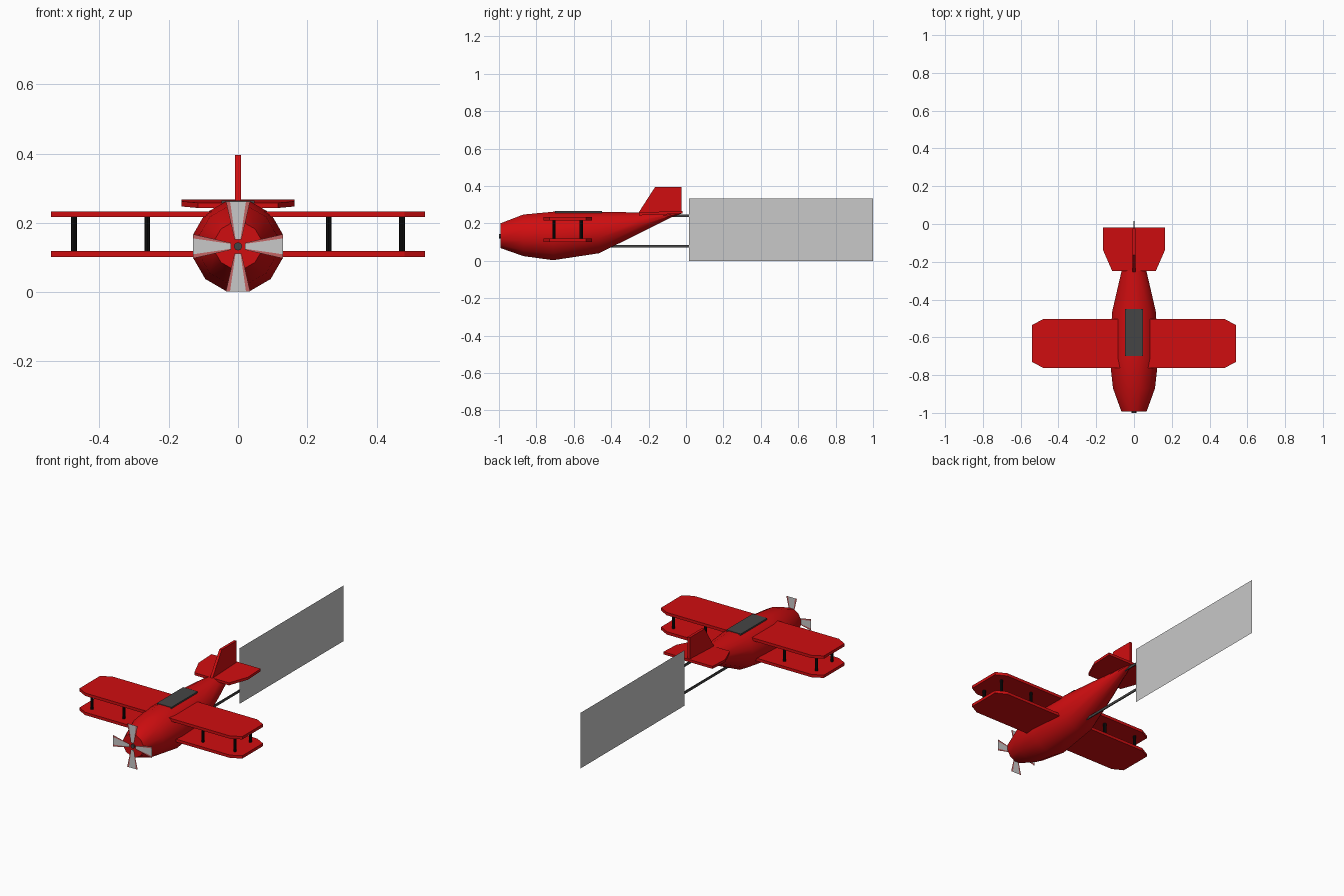
import bpy, bmesh, math
from mathutils import Matrix

if "Cube" in bpy.data.objects:
    bpy.data.objects.remove(bpy.data.objects["Cube"])


def mat(name, rgb):
    m = bpy.data.materials.new(name)
    m.diffuse_color = (*rgb, 1)
    m.use_nodes = True
    m.node_tree.nodes["Principled BSDF"].inputs["Base Color"].default_value = m.diffuse_color
    return m


RED = mat("red paint", (0.63, 0.004, 0.005))
GREY = mat("light grey", (0.58, 0.58, 0.58))
PINK = mat("pale red", (0.55, 0.13, 0.13))
DARK = mat("dark grey", (0.06, 0.06, 0.06))
BLACK = mat("black", (0.004, 0.004, 0.004))


def finish(name, bm, *mats, solid=True):
    if solid:
        bmesh.ops.recalc_face_normals(bm, faces=bm.faces[:])
    me = bpy.data.meshes.new(name)
    bm.to_mesh(me)
    bm.free()
    for m in mats:
        me.materials.append(m)
    ob = bpy.data.objects.new(name, me)
    bpy.context.collection.objects.link(ob)
    return ob


def prism(name, points, offset, material):
    """Extrude a flat outline along an offset; no offset leaves a single sheet."""
    bm = bmesh.new()
    face = bm.faces.new([bm.verts.new(p) for p in points])
    if offset:
        ext = bmesh.ops.extrude_face_region(bm, geom=[face], use_keep_orig=True)
        verts = [g for g in ext["geom"] if isinstance(g, bmesh.types.BMVert)]
        bmesh.ops.translate(bm, verts=verts, vec=offset)
    return finish(name, bm, material, solid=bool(offset))


def mirrored(half):
    return half + [(-x, y) for x, y in reversed(half)]


# Fuselage: twelve-sided rings (y, bottom, top, half width)
SIDES = 12
stations = [(-0.992, 0.068, 0.200, 0.067), (-0.87, 0.025, 0.247, 0.111),
            (-0.71, 0.003, 0.262, 0.129), (-0.466, 0.040, 0.262, 0.116),
            (-0.25, 0.146, 0.258, 0.066), (-0.08, 0.232, 0.258, 0.022),
            (-0.025, 0.252, 0.260, 0.006)]
bm = bmesh.new()
rings = []
k = math.cos(math.pi / SIDES)
for y, lo, hi, w in stations:
    ring = []
    for i in range(SIDES):
        a = 2 * math.pi * (i + 0.5) / SIDES
        ring.append(bm.verts.new((w / k * math.cos(a), y,
                                  (lo + hi) / 2 + (hi - lo) / 2 / k * math.sin(a))))
    rings.append(ring)
for a, b in zip(rings, rings[1:]):
    for i in range(SIDES):
        j = (i + 1) % SIDES
        bm.faces.new((a[i], a[j], b[j], b[i]))
bm.faces.new(rings[0])
bm.faces.new(rings[-1])
body = finish("fuselage", bm, RED)
bpy.context.view_layer.objects.active = body
body.select_set(True)
bpy.ops.object.shade_smooth_by_angle(angle=math.radians(35))

# Cockpit cover
prism("cockpit_cover", [(-0.048, -0.70, 0.256), (0.048, -0.70, 0.256),
                        (0.048, -0.45, 0.256), (-0.048, -0.45, 0.256)],
      (0, 0, 0.009), DARK)

# Two wings with clipped corners
wing = mirrored([(0.48, -0.762), (0.54, -0.73), (0.54, -0.535), (0.48, -0.503)])
for name, z in (("lower_wing", 0.101), ("upper_wing", 0.216)):
    prism(name, [(x, y, z) for x, y in wing], (0, 0, 0.017), RED)

# Wing struts
for side in (-1, 1):
    for x in (0.262, 0.474):
        for y in (-0.706, -0.56):
            bm = bmesh.new()
            bmesh.ops.create_cone(bm, cap_ends=True, segments=8, radius1=0.0085,
                                  radius2=0.0085, depth=0.107,
                                  matrix=Matrix.Translation((side * x, y, 0.166)))
            finish("wing_strut", bm, BLACK)

# Tailplane, slightly raised at the back
tail = mirrored([(0.115, -0.25), (0.163, -0.14), (0.163, -0.018)])
prism("tailplane", [(x, y, 0.252 + 0.04 * (y + 0.018)) for x, y in tail],
      (0, 0, 0.015), RED)

# Tail fin
prism("tail_fin", [(-0.008, -0.255, 0.255), (-0.008, -0.165, 0.395),
                   (-0.008, -0.025, 0.395), (-0.008, -0.025, 0.255)],
      (0.016, 0, 0), RED)

# Propeller: four thin flared blades with pale red edges
bm = bmesh.new()
for q in range(4):
    c, s = math.cos(q * math.pi / 2), math.sin(q * math.pi / 2)

    def vert(u, r):
        return bm.verts.new((u * c - r * s, -1.0, 0.132 + u * s + r * c))

    inner = [vert(u, 0.02) for u in (-0.010, -0.007, 0.007, 0.010)]
    outer = [vert(u, 0.13) for u in (-0.035, -0.023, 0.023, 0.035)]
    for i in range(3):
        f = bm.faces.new((inner[i], inner[i + 1], outer[i + 1], outer[i]))
        f.material_index = 0 if i == 1 else 1
finish("propeller", bm, GREY, PINK, solid=False)

# Propeller hub
bm = bmesh.new()
bmesh.ops.create_cone(bm, cap_ends=True, segments=8, radius1=0.012, radius2=0.012,
                      depth=0.008, matrix=Matrix.Translation((0, -0.996, 0.132))
                      @ Matrix.Rotation(math.pi / 2, 4, "X"))
finish("propeller_hub", bm, DARK)


# Towed banner and its two tow bars
def sheet(name, y0, y1, z0, z1, material):
    prism(name, [(0, y0, z0), (0, y1, z0), (0, y1, z1), (0, y0, z1)], None, material)


sheet("banner", 0.015, 1.0, 0.0, 0.333, GREY)
for name, y0, z in (("upper_tow_bar", -0.10, 0.241), ("lower_tow_bar", -0.42, 0.078)):
    prism(name, [(-0.003, y0, z - 0.007), (-0.003, 0.015, z - 0.007),
                 (-0.003, 0.015, z + 0.007), (-0.003, y0, z + 0.007)],
          (0.006, 0, 0), DARK)
